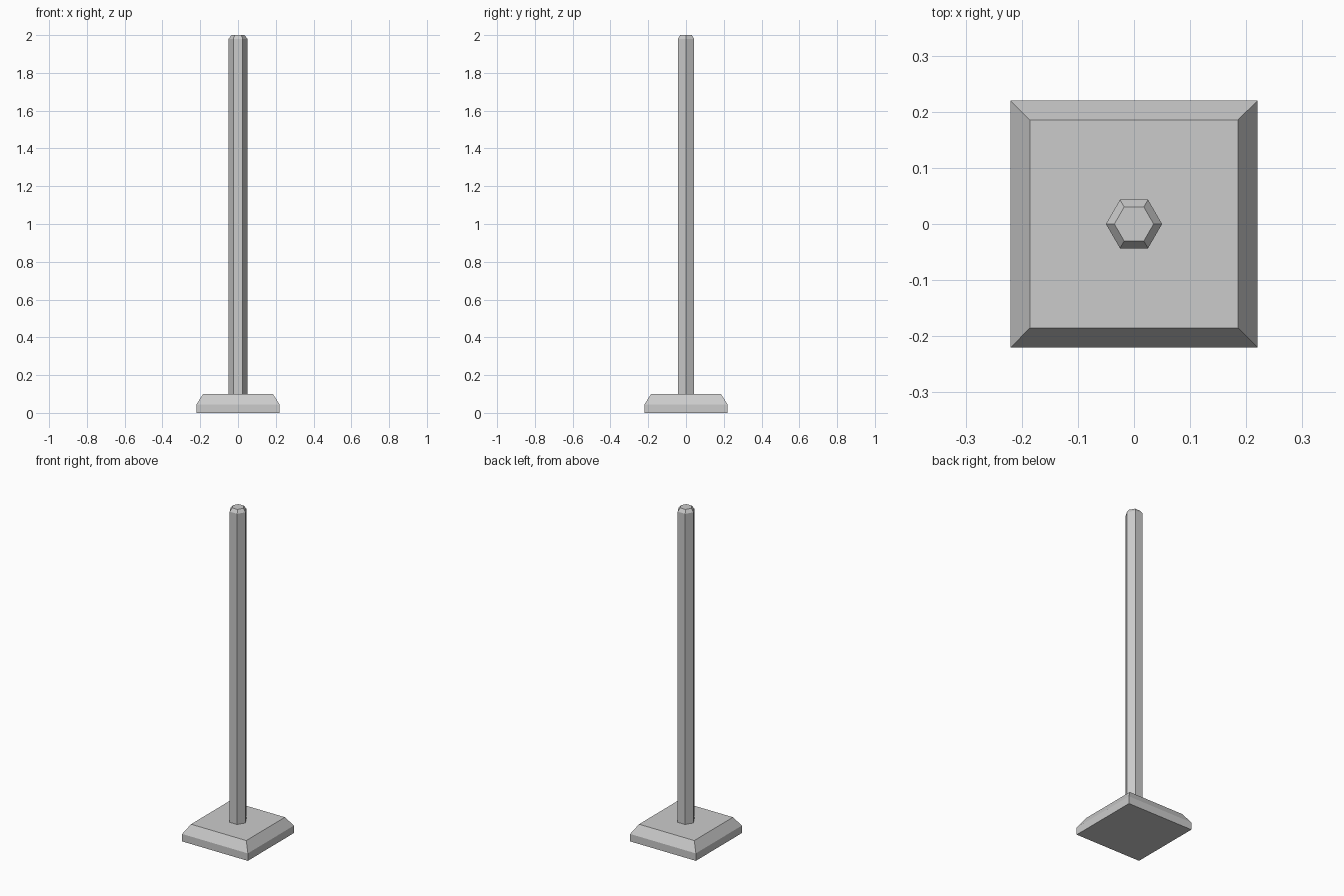
import bpy, bmesh, math

if "Cube" in bpy.data.objects:
    bpy.data.objects.remove(bpy.data.objects["Cube"])


def stacked_prism(name, sides, start_angle, rings):
    """Closed prism through (radius, z) rings, flat faces."""
    bm = bmesh.new()
    loops = []
    for r, z in rings:
        loops.append([bm.verts.new((r * math.cos(start_angle + 2 * math.pi * i / sides),
                                    r * math.sin(start_angle + 2 * math.pi * i / sides), z))
                      for i in range(sides)])
    for a, b in zip(loops, loops[1:]):
        for i in range(sides):
            j = (i + 1) % sides
            bm.faces.new((a[i], a[j], b[j], b[i]))
    bm.faces.new(loops[0][::-1])
    bm.faces.new(loops[-1])
    mesh = bpy.data.meshes.new(name)
    bm.to_mesh(mesh)
    bm.free()
    obj = bpy.data.objects.new(name, mesh)
    bpy.context.collection.objects.link(obj)
    return obj


# square foot with a sloped upper edge (half widths turned into corner radii)
diag = math.sqrt(2)
stacked_prism("base", 4, math.pi / 4,
              [(0.22 * diag, 0), (0.22 * diag, 0.045), (0.185 * diag, 0.1)])

# hexagonal post with a chamfered top
stacked_prism("post", 6, 0, [(0.05, 0.1), (0.05, 1.98), (0.035, 2.0)])
